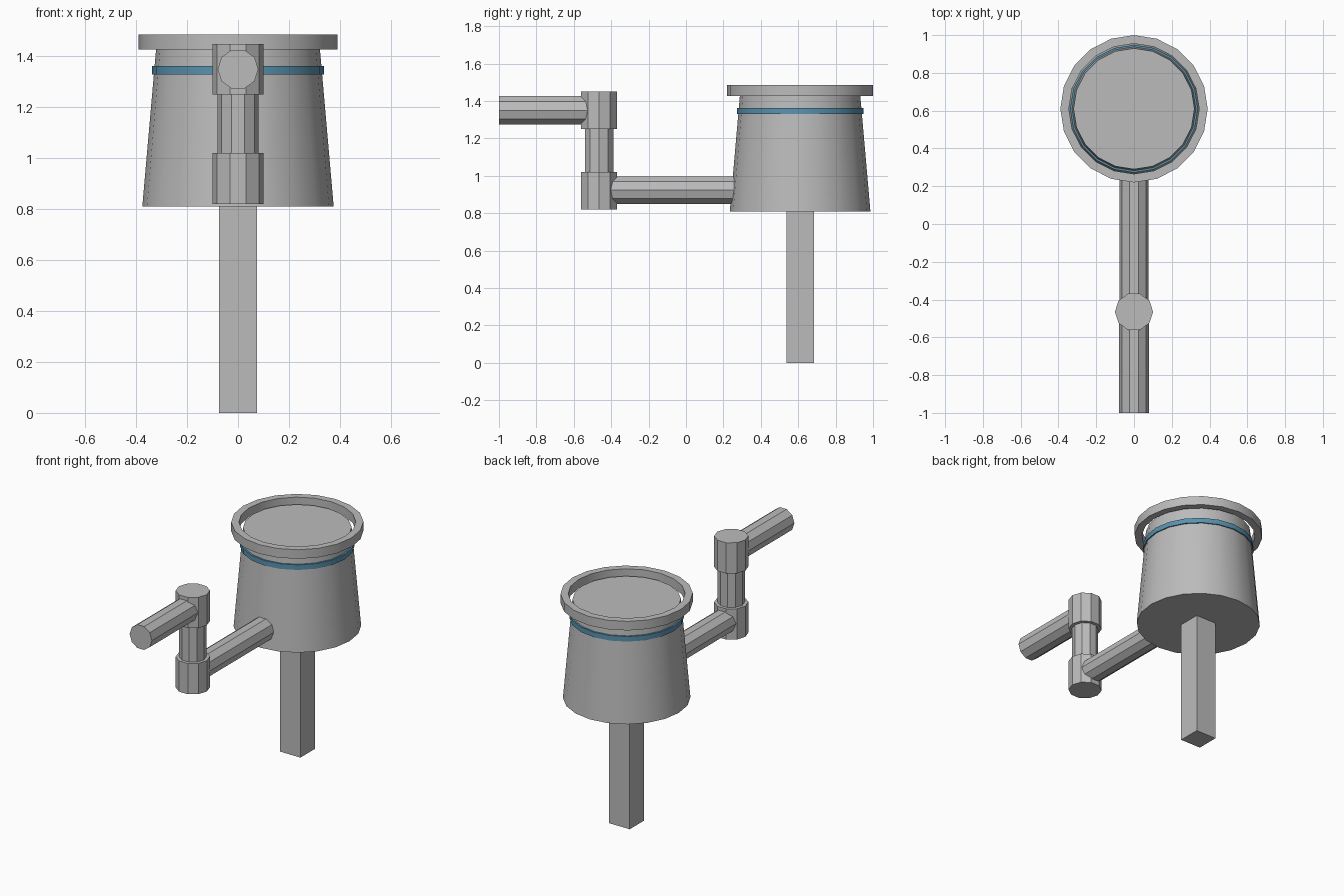
import bpy
import bmesh
import math
from mathutils import Matrix, Vector

cube = bpy.data.objects.get("Cube")
if cube:
    bpy.data.objects.remove(cube, do_unlink=True)


def material(name, rgb):
    m = bpy.data.materials.new(name)
    m.use_nodes = True
    m.diffuse_color = (*rgb, 1)
    m.node_tree.nodes["Principled BSDF"].inputs["Base Color"].default_value = (*rgb, 1)
    return m


GREY = material("plain grey", (0.5, 0.5, 0.5))
BLUE = material("steel blue", (0.1, 0.29, 0.43))
TANK_Y, ARM_Y = 0.61, -0.465


def finish(name, bm, mat, smooth=False):
    bmesh.ops.recalc_face_normals(bm, faces=bm.faces)
    mesh = bpy.data.meshes.new(name)
    bm.to_mesh(mesh)
    bm.free()
    mesh.materials.append(mat)
    ob = bpy.data.objects.new(name, mesh)
    bpy.context.collection.objects.link(ob)
    if smooth:
        bpy.ops.object.select_all(action="DESELECT")
        ob.select_set(True)
        bpy.context.view_layer.objects.active = ob
        bpy.ops.object.shade_smooth_by_angle(angle=math.radians(30))
    return ob


def rod(name, start, end, radius):
    """Ten-sided rod between two points, with a corner facing along y or z."""
    a, b = Vector(start), Vector(end)
    bm = bmesh.new()
    bmesh.ops.create_cone(bm, cap_ends=True, segments=10, radius1=radius,
                          radius2=radius, depth=(b - a).length)
    turn = Matrix.Rotation(math.pi / 2, 4, "Z")
    if abs(b.y - a.y) > abs(b.z - a.z):
        turn = Matrix.Rotation(math.pi / 2, 4, "X") @ turn
    bm.transform(Matrix.Translation((a + b) / 2) @ turn)
    return finish(name, bm, GREY)


def lathe(name, profile, mat, closed=False, sides=20):
    """Turn a (radius, z) profile around the tank axis."""
    bm = bmesh.new()
    rings = []
    for r, z in profile:
        rings.append([bm.verts.new((r * math.cos(2 * math.pi * i / sides),
                                    TANK_Y + r * math.sin(2 * math.pi * i / sides), z))
                      for i in range(sides)])
    pairs = list(zip(rings, rings[1:]))
    if closed:
        pairs.append((rings[-1], rings[0]))
    else:
        bm.faces.new(rings[0])
        bm.faces.new(rings[-1])
    for low, high in pairs:
        for i in range(sides):
            j = (i + 1) % sides
            bm.faces.new((low[i], low[j], high[j], high[i]))
    return finish(name, bm, mat, smooth=True)


# Tapered tank, its painted band and the open rim around the top
lathe("tank", [(0.376, 0.81), (0.32, 1.45)], GREY)
lathe("band", [(0.325, 1.33), (0.338, 1.33), (0.338, 1.363), (0.325, 1.363)], BLUE, closed=True)
lathe("rim", [(0.345, 1.427), (0.39, 1.427), (0.39, 1.486), (0.345, 1.486)], GREY, closed=True)

# Square post under the tank
bm = bmesh.new()
bmesh.ops.create_cube(bm, size=1)
bm.transform(Matrix.Translation((0, TANK_Y, 0.41)) @ Matrix.Diagonal((0.148, 0.148, 0.82, 1)))
finish("post", bm, GREY)

# Cranked pipe: lower run, two joints, riser and upper run
rod("lower_pipe", (0, ARM_Y + 0.05, 0.923), (0, 0.3, 0.923), 0.078)
rod("lower_joint", (0, ARM_Y, 0.82), (0, ARM_Y, 1.02), 0.101)
rod("riser_pipe", (0, ARM_Y, 1.0), (0, ARM_Y, 1.27), 0.08)
rod("upper_joint", (0, ARM_Y, 1.25), (0, ARM_Y, 1.45), 0.101)
rod("upper_pipe", (0, -1, 1.35), (0, ARM_Y - 0.05, 1.35), 0.08)
